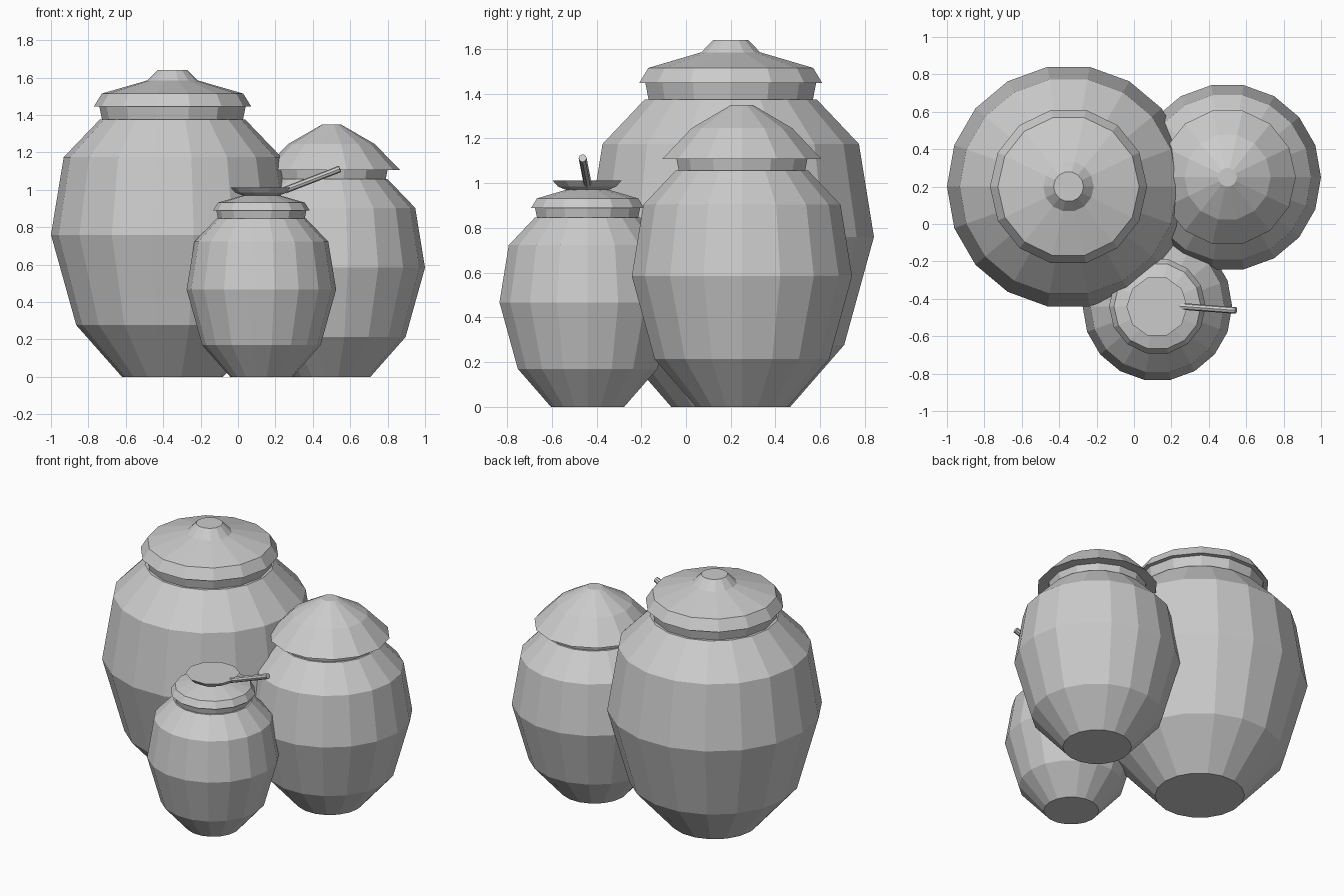
import bpy, bmesh, math
from mathutils import Vector

cube = bpy.data.objects.get("Cube")
if cube:
    bpy.data.objects.remove(cube, do_unlink=True)

grey = bpy.data.materials.new("plain grey")
grey.use_nodes = True
grey.diffuse_color = (0.6, 0.6, 0.6, 1)
grey.node_tree.nodes["Principled BSDF"].inputs["Base Color"].default_value = (0.6, 0.6, 0.6, 1)


def lathe(name, profile, sides, location, scale=1.0):
    """Spin (radius, height) pairs around z into a closed faceted solid."""
    bm = bmesh.new()
    rings = []
    for r, z in profile:
        angles = [math.tau * i / sides for i in range(sides)]
        rings.append([bm.verts.new((r * scale * math.cos(a), r * scale * math.sin(a), z * scale))
                      for a in angles])
    for low, high in zip(rings, rings[1:]):
        for i in range(sides):
            j = (i + 1) % sides
            bm.faces.new((low[i], low[j], high[j], high[i]))
    bm.faces.new(rings[0][::-1])
    bm.faces.new(rings[-1])
    mesh = bpy.data.meshes.new(name)
    bm.to_mesh(mesh)
    bm.free()
    mesh.materials.append(grey)
    obj = bpy.data.objects.new(name, mesh)
    obj.location = location
    bpy.context.collection.objects.link(obj)
    return obj


# Shared jar body with a short flared neck
BODY = [(0.27, 0), (0.515, 0.277), (0.65, 0.76), (0.582, 1.175), (0.39, 1.375)]
NECK = [(0.376, 1.37), (0.392, 1.45)]
# Stepped lid with a knob, and a plain domed lid
KNOB_LID = [(0.42, 1.447), (0.378, 1.515), (0.135, 1.585), (0.08, 1.64)]
DOME_LID = [(0.475, 1.44), (0.3, 1.62), (0.065, 1.755)]

JARS = [
    ("large", (-0.35, 0.2, 0), 1.0, KNOB_LID),
    ("medium", (0.5, 0.25, 0), 0.769, DOME_LID),
    ("small", (0.125, -0.44, 0), 0.615, KNOB_LID),
]
for size, place, scale, lid in JARS:
    lathe(size + "_jar_body", BODY, 18, place, scale)
    lathe(size + "_jar_neck", NECK, 14, place, scale)
    lathe(size + "_jar_lid", lid, 14, place, scale)

# Ladle resting on the small jar: shallow cup and slanted handle
lathe("ladle_cup", [(0.08, 0.963), (0.137, 0.985), (0.163, 1.013)], 10, (0.123, -0.442, 0))
start, end = Vector((0.25, -0.44, 0.998)), Vector((0.545, -0.462, 1.112))
axis = end - start
handle = lathe("ladle_handle", [(0.018, 0), (0.018, axis.length)], 8, start)
handle.rotation_euler = axis.to_track_quat("Z", "Y").to_euler()
